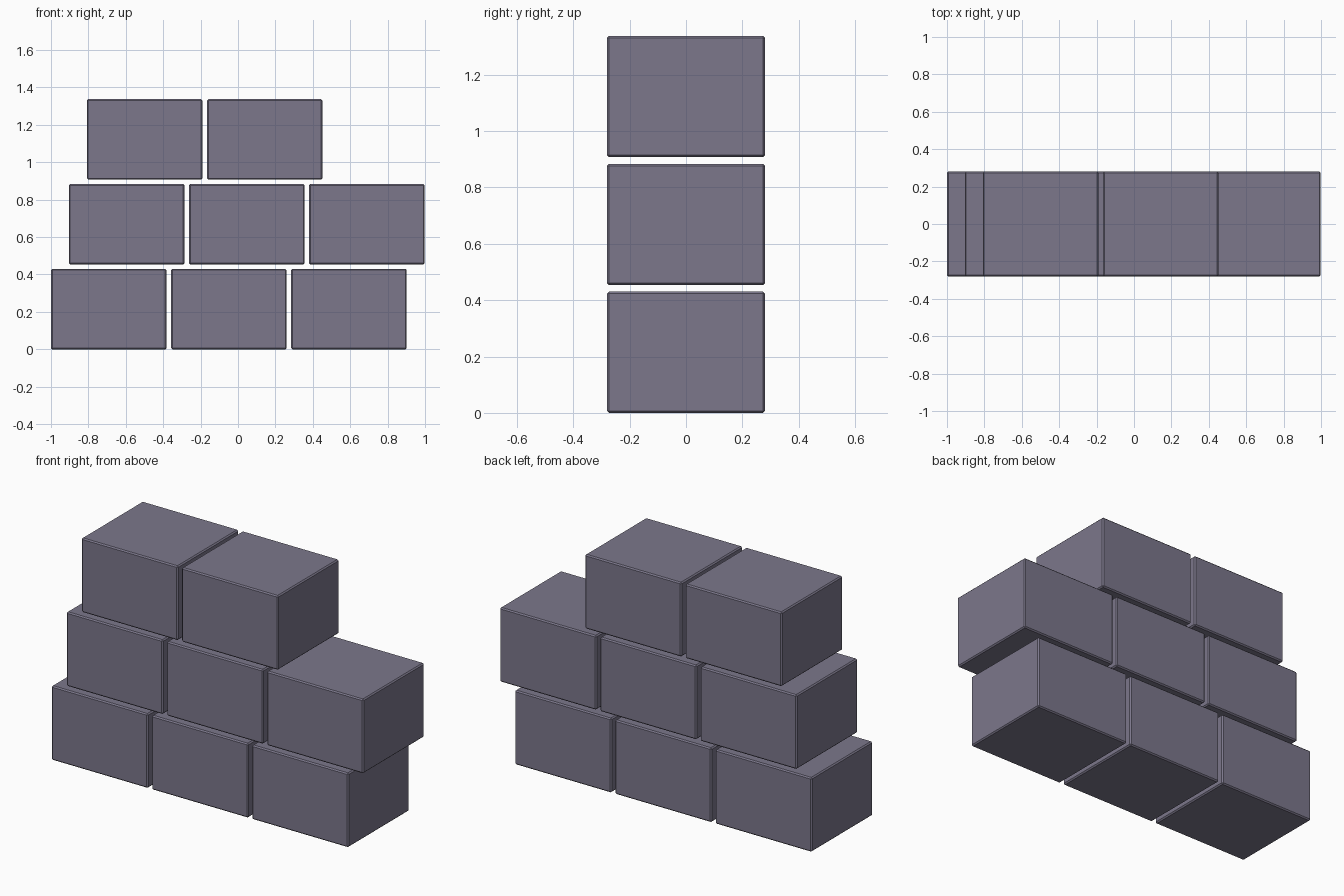
import bpy

if "Cube" in bpy.data.objects:
    bpy.data.objects.remove(bpy.data.objects["Cube"])

W, D, H = 0.618, 0.56, 0.43      # block size
PITCH_X, PITCH_Z = 0.642, 0.4535  # block spacing, including joints
SHIFT = 0.096                     # sideways offset of each course
CHAMFER = 0.007

stone = bpy.data.materials.new("stone")
stone.diffuse_color = (0.2, 0.185, 0.26, 1)
stone.use_nodes = True
stone.node_tree.nodes["Principled BSDF"].inputs["Base Color"].default_value = stone.diffuse_color


def add_block(name, x, z):
    bpy.ops.mesh.primitive_cube_add(size=1, location=(x, 0, z))
    block = bpy.context.object
    block.name = name
    block.scale = (W, D, H)
    bpy.ops.object.transform_apply(location=False, rotation=False, scale=True)
    block.data.materials.append(stone)
    # narrow flat chamfer on every edge
    bevel = block.modifiers.new("chamfer", 'BEVEL')
    bevel.width = CHAMFER
    bevel.segments = 1


# three stepped courses, the top one a block short
for row, count in enumerate((3, 3, 2)):
    for col in range(count):
        add_block(f"block_row{row + 1}_{col + 1}",
                  -1 + W / 2 + row * SHIFT + col * PITCH_X,
                  H / 2 + row * PITCH_Z)
